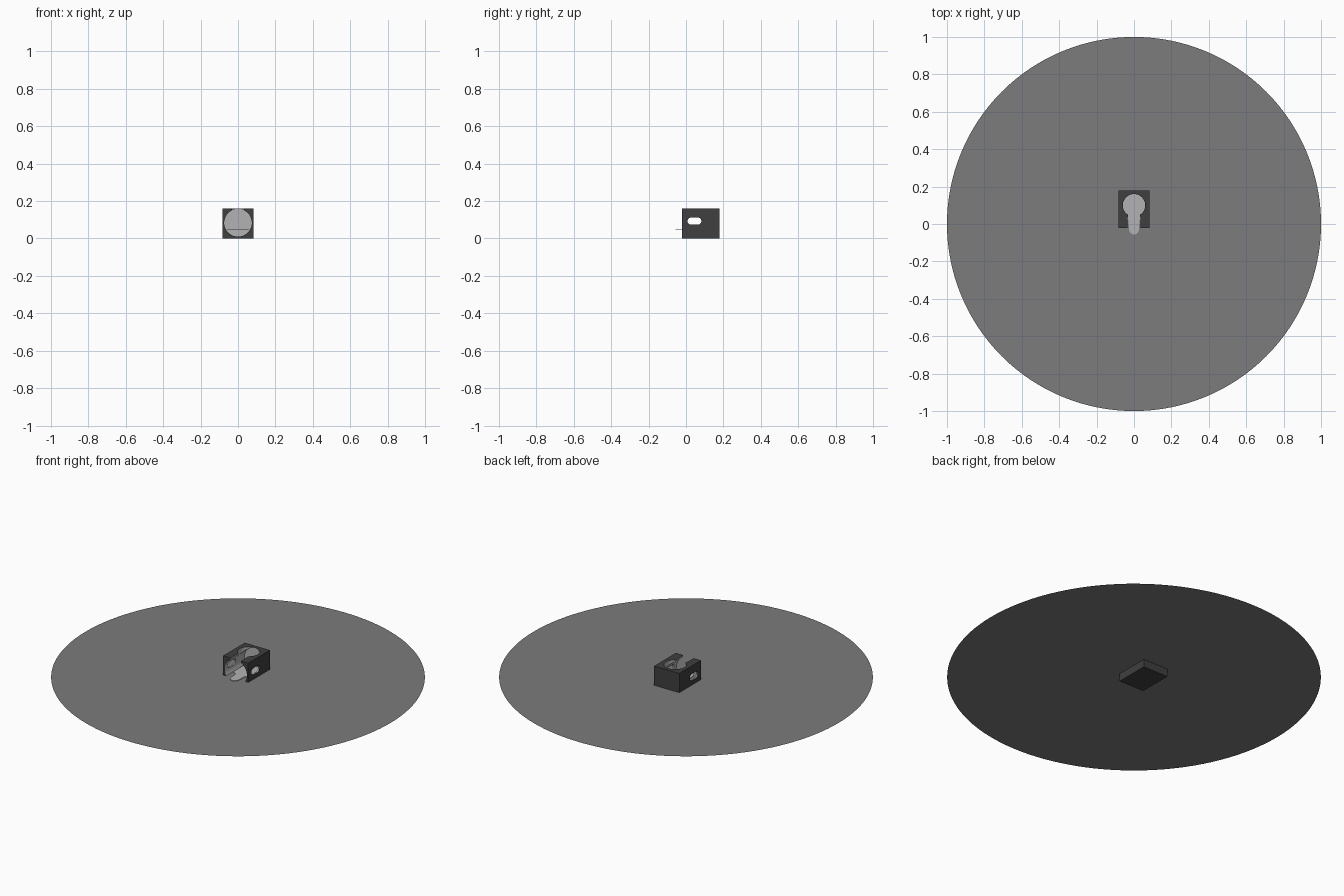
import bpy, bmesh, math
from mathutils import Matrix

if "Cube" in bpy.data.objects:
    bpy.data.objects.remove(bpy.data.objects["Cube"])


def material(name, v):
    m = bpy.data.materials.new(name)
    m.diffuse_color = (v, v, v, 1)
    m.use_nodes = True
    m.node_tree.nodes["Principled BSDF"].inputs["Base Color"].default_value = m.diffuse_color
    return m


dark, light, mid = material("dark_shell", 0.05), material("pale_lining", 0.45), material("ground_grey", 0.2)


def prism(name, outline, depth, mat, origin=(0, 0, 0), axis="Z"):
    """Extrude a 2D outline along an axis."""
    place = {"Z": Matrix.Identity(4),
             "Y": Matrix(((1, 0, 0, 0), (0, 0, 1, 0), (0, 1, 0, 0), (0, 0, 0, 1))),
             "X": Matrix(((0, 0, 1, 0), (1, 0, 0, 0), (0, 1, 0, 0), (0, 0, 0, 1)))}[axis]
    bm = bmesh.new()
    face = bm.faces.new([bm.verts.new((u, v, 0)) for u, v in outline])
    if depth:
        new = bmesh.ops.extrude_face_region(bm, geom=[face])["geom"]
        bmesh.ops.translate(bm, vec=(0, 0, depth), verts=[g for g in new if isinstance(g, bmesh.types.BMVert)])
    bm.transform(Matrix.Translation(origin) @ place)
    if depth:
        bmesh.ops.recalc_face_normals(bm, faces=bm.faces)
    me = bpy.data.meshes.new(name)
    bm.to_mesh(me)
    bm.free()
    ob = bpy.data.objects.new(name, me)
    bpy.context.collection.objects.link(ob)
    me.materials.append(mat)
    return ob


def arc(cx, cy, r, a0, a1, n):
    return [(cx + r * math.cos(math.radians(a0 + (a1 - a0) * i / n)),
             cy + r * math.sin(math.radians(a0 + (a1 - a0) * i / n))) for i in range(n + 1)]


# Ground disc, a single thin sheet
prism("ground_disc", arc(0, 0, 1, 0, 360, 128)[:-1], 0, mid, (0, 0, 0.046))

# Box shell
shell = prism("box_shell", [(-.082, -.022), (.082, -.022), (.082, .18), (-.082, .18)], .16, dark)

# Cavities: round bore, keyhole top opening, side slots
keyhole = [(-.036, -.04), (.036, -.04), (.033, .05)] + arc(0, .1, .06, -50, 230, 40) + [(-.033, .05)]
slot = arc(.063, .093, .019, -90, 90, 12) + arc(.027, .093, .019, 90, 270, 12)
cutters = [
    prism("bore_cutter", arc(0, .084, .074, 0, 360, 64)[:-1], .205, light, (0, -.04, 0), "Y"),
    prism("keyhole_cutter", keyhole, .12, light, (0, 0, .084)),
    prism("slot_cutter", slot, .3, light, (-.15, 0, 0), "X"),
]
bpy.context.view_layer.objects.active = shell
shell.data.materials.append(light)
for c in cutters:
    mod = shell.modifiers.new(c.name, "BOOLEAN")
    mod.operation, mod.object, mod.solver = "DIFFERENCE", c, "EXACT"
    mod.material_mode = "TRANSFER"
    bpy.ops.object.modifier_apply(modifier=mod.name)
    bpy.data.objects.remove(c)
shell.select_set(True)
bpy.ops.object.shade_smooth_by_angle(angle=math.radians(30))

# Floor plate inside the bore with a rounded tongue out of the front
tongue = arc(0, -.03, .026, 180, 360, 20) + [(.03, .02), (.058, .04), (.058, .16), (-.058, .16), (-.058, .04), (-.03, .02)]
prism("floor_tongue", tongue, .003, light, (0, 0, .047))
